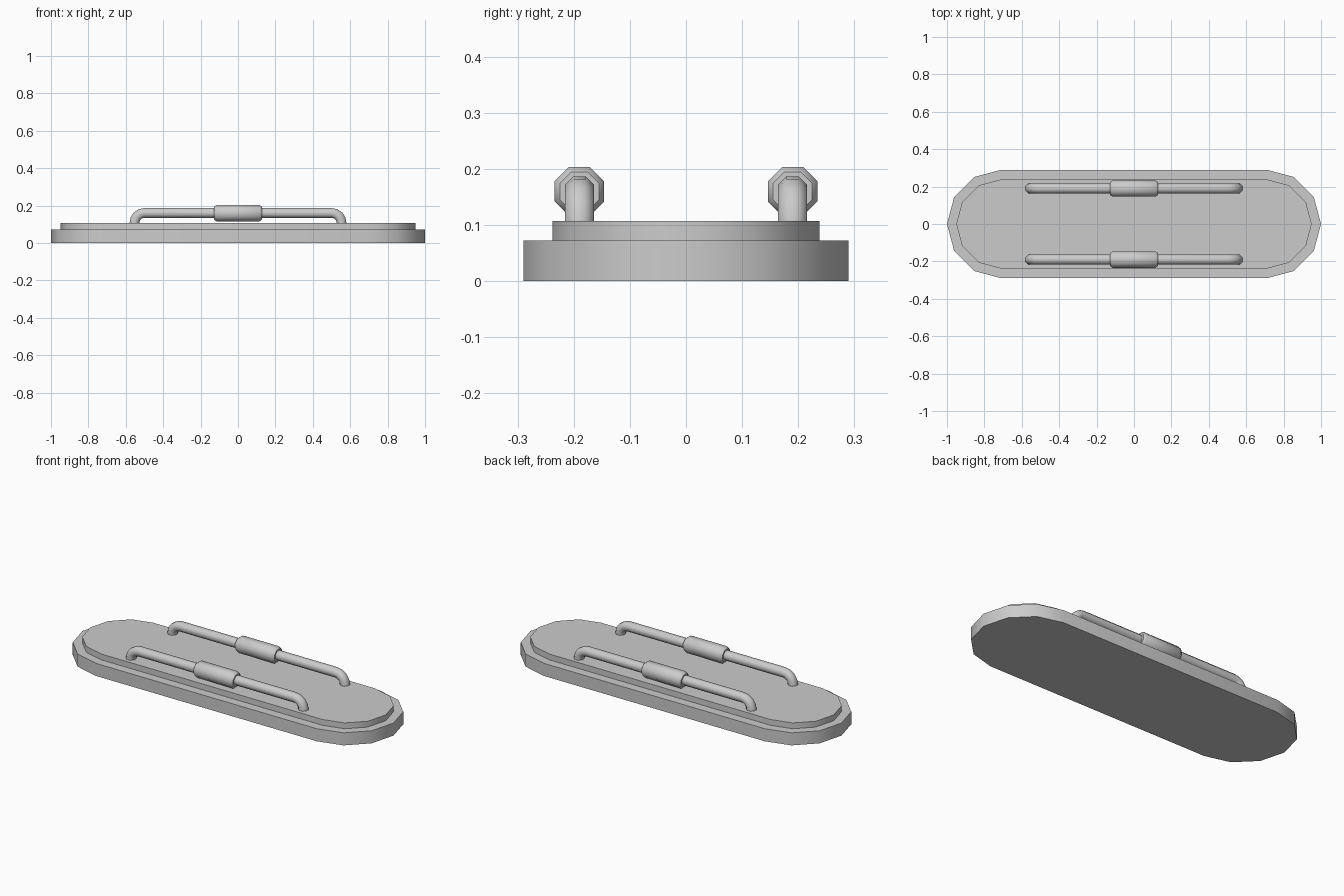
import bpy, bmesh
from math import sin, cos, pi, radians

if "Cube" in bpy.data.objects:
    bpy.data.objects.remove(bpy.data.objects["Cube"])


def finish(bm, name, angle=35):
    bmesh.ops.recalc_face_normals(bm, faces=bm.faces)
    me = bpy.data.meshes.new(name)
    bm.to_mesh(me)
    bm.free()
    ob = bpy.data.objects.new(name, me)
    bpy.context.collection.objects.link(ob)
    bpy.ops.object.select_all(action='DESELECT')
    ob.select_set(True)
    bpy.context.view_layer.objects.active = ob
    bpy.ops.object.shade_smooth_by_angle(angle=radians(angle))
    return ob


def plate(name, half_len, r, z0, z1, steps=6):
    """Stadium-shaped slab with faceted round ends."""
    bm = bmesh.new()
    outline = []
    for side in (1, -1):
        for i in range(steps + 1):
            a = -pi / 2 + pi * i / steps
            outline.append((side * (half_len - r + r * cos(a)), side * r * sin(a)))
    face = bm.faces.new([bm.verts.new((x, y, z0)) for x, y in outline])
    ext = bmesh.ops.extrude_face_region(bm, geom=[face], use_keep_orig=True)
    top = [v for v in ext['geom'] if isinstance(v, bmesh.types.BMVert)]
    bmesh.ops.translate(bm, verts=top, vec=(0, 0, z1 - z0))
    return finish(bm, name)


def tube(name, stations, y, sides=8):
    """Octagonal sweep in the xz plane; stations are (x, z, tangent angle, radius)."""
    bm = bmesh.new()
    rings = []
    for x, z, t, apothem in stations:
        r = apothem / cos(pi / sides)
        ring = []
        for k in range(sides):
            a = 2 * pi * (k + 0.5) / sides
            n = r * sin(a)
            ring.append(bm.verts.new((x - n * sin(t), y + r * cos(a), z + n * cos(t))))
        rings.append(ring)
    for a, b in zip(rings, rings[1:]):
        for k in range(sides):
            j = (k + 1) % sides
            bm.faces.new((a[k], a[j], b[j], b[k]))
    bm.faces.new(rings[0])
    bm.faces.new(rings[-1])
    return finish(bm, name, 46)


# Stepped base
plate("base", 1.0, 0.29, 0.0, 0.073)
plate("top_plate", 0.95, 0.238, 0.073, 0.107)

# Handle bar path: leg, quarter bend, straight run, mirrored bend
axis_z, bend, bend_x = 0.161, 0.054, 0.5
left = [(-bend_x - bend, 0.09, pi / 2, 0.026)]
for i in range(5):
    t = pi / 2 * (1 - i / 4)
    left.append((-bend_x - bend * sin(t), axis_z - bend + bend * cos(t), t, 0.026))
path = left + [(-x, z, -t, r) for x, z, t, r in reversed(left)]

# Chamfered grip sleeve in the middle of each bar
sleeve = [(-0.127, 0.16, 0, 0.035), (-0.115, 0.16, 0, 0.044),
          (0.115, 0.16, 0, 0.044), (0.127, 0.16, 0, 0.035)]

for side, y in (("front", -0.19), ("back", 0.19)):
    tube(side + "_handle", path, y)
    tube(side + "_grip", sleeve, y)
